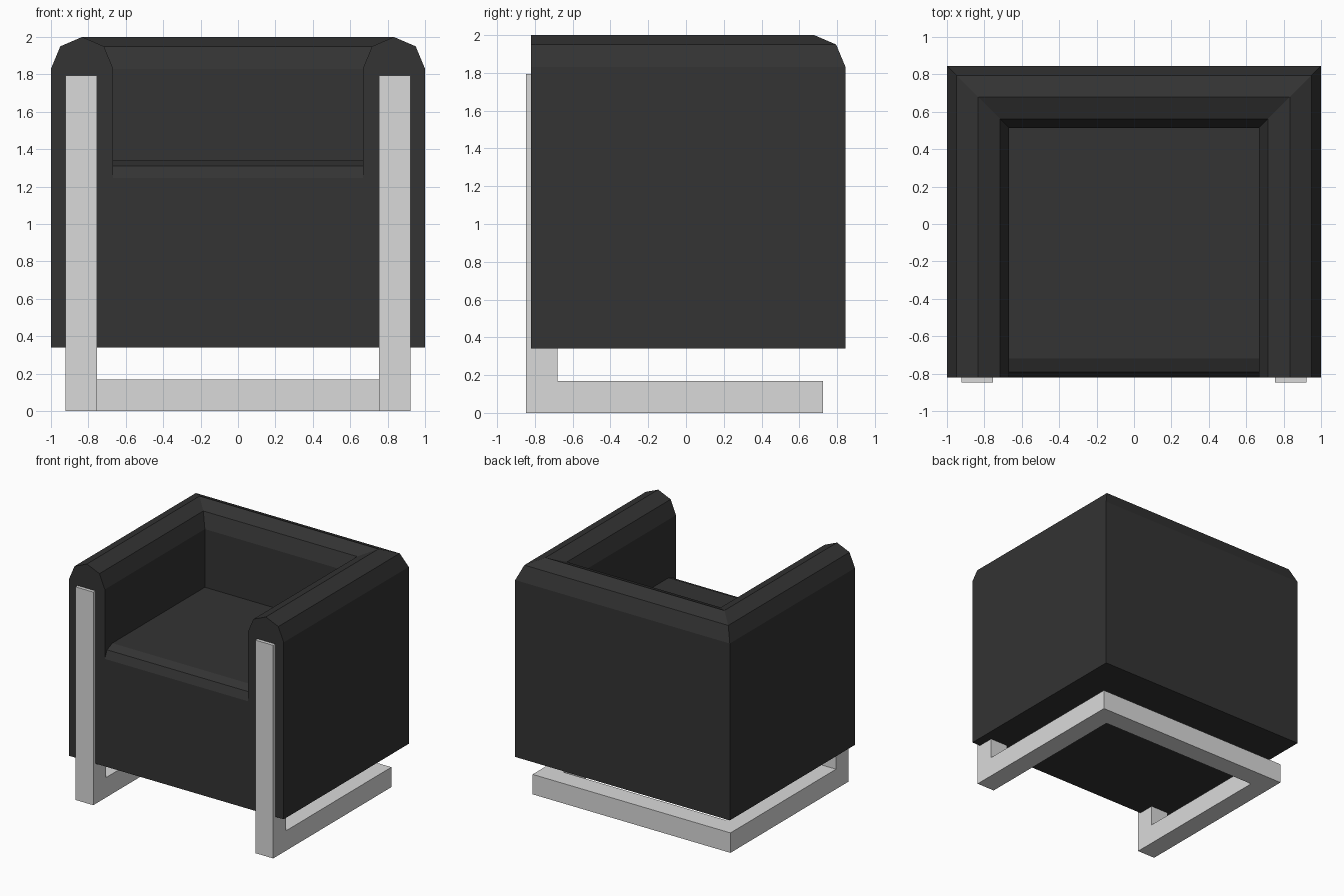
import bpy
import bmesh

cube = bpy.data.objects.get("Cube")
if cube:
    bpy.data.objects.remove(cube, do_unlink=True)


def make_material(name, color, roughness):
    mat = bpy.data.materials.new(name)
    mat.use_nodes = True
    mat.diffuse_color = color
    shader = mat.node_tree.nodes["Principled BSDF"]
    shader.inputs["Base Color"].default_value = color
    shader.inputs["Roughness"].default_value = roughness
    return mat


black = make_material("black upholstery", (0.033, 0.033, 0.033, 1), 0.7)
metal = make_material("pale metal", (0.7, 0.7, 0.7, 1), 0.5)


def loft(name, sections, mat):
    """Skin matching closed sections into a capped solid."""
    bm = bmesh.new()
    rings = [[bm.verts.new(p) for p in section] for section in sections]
    for a, b in zip(rings, rings[1:]):
        for i in range(len(a)):
            j = (i + 1) % len(a)
            bm.faces.new((a[i], a[j], b[j], b[i]))
    bm.faces.new(rings[0])
    bm.faces.new(rings[-1])
    bmesh.ops.recalc_face_normals(bm, faces=bm.faces)
    mesh = bpy.data.meshes.new(name)
    bm.to_mesh(mesh)
    bm.free()
    mesh.materials.append(mat)
    obj = bpy.data.objects.new(name, mesh)
    bpy.context.collection.objects.link(obj)
    return obj


def extrude_x(name, profile, x0, x1, mat):
    return loft(name, [[(x, y, z) for y, z in profile] for x in (x0, x1)], mat)


FRONT, BACK, BASE = -0.82, 0.845, 0.34
THICK = 0.333

# Arms and backrest: one rounded wall section, mitred around the back corners
wall = [(0, BASE), (0, 1.83), (0.05, 1.95), (THICK / 2, 2.0),
        (THICK - 0.05, 1.95), (THICK, 1.83), (THICK, BASE)]
path = [(1, FRONT, -1, 0), (1, BACK, -1, -1), (-1, BACK, 1, -1), (-1, FRONT, 1, 0)]
loft("arms_and_backrest",
     [[(x + dx * d, y + dy * d, z) for d, z in wall] for x, y, dx, dy in path], black)

# Seat block with a softened front edge
inner = 1 - THICK
seat = [(FRONT, BASE), (FRONT, 1.245), (-0.79, 1.31), (-0.72, 1.34),
        (BACK - THICK, 1.34), (BACK - THICK, BASE)]
extrude_x("seat", seat, -inner, inner, black)

# Metal frame: an upright and floor runner on each side, joined at the rear
BAR, REAR = 0.168, 0.725
side_profile = [(-0.848, 0), (REAR, 0), (REAR, BAR), (-0.68, BAR),
                (-0.68, 1.795), (-0.848, 1.795)]
for side, sign in (("left", 1), ("right", -1)):
    extrude_x(side + "_frame", side_profile, sign * 0.755, sign * 0.922, metal)
extrude_x("rear_crossbar",
          [(REAR - BAR, 0), (REAR, 0), (REAR, BAR), (REAR - BAR, BAR)],
          -0.755, 0.755, metal)
